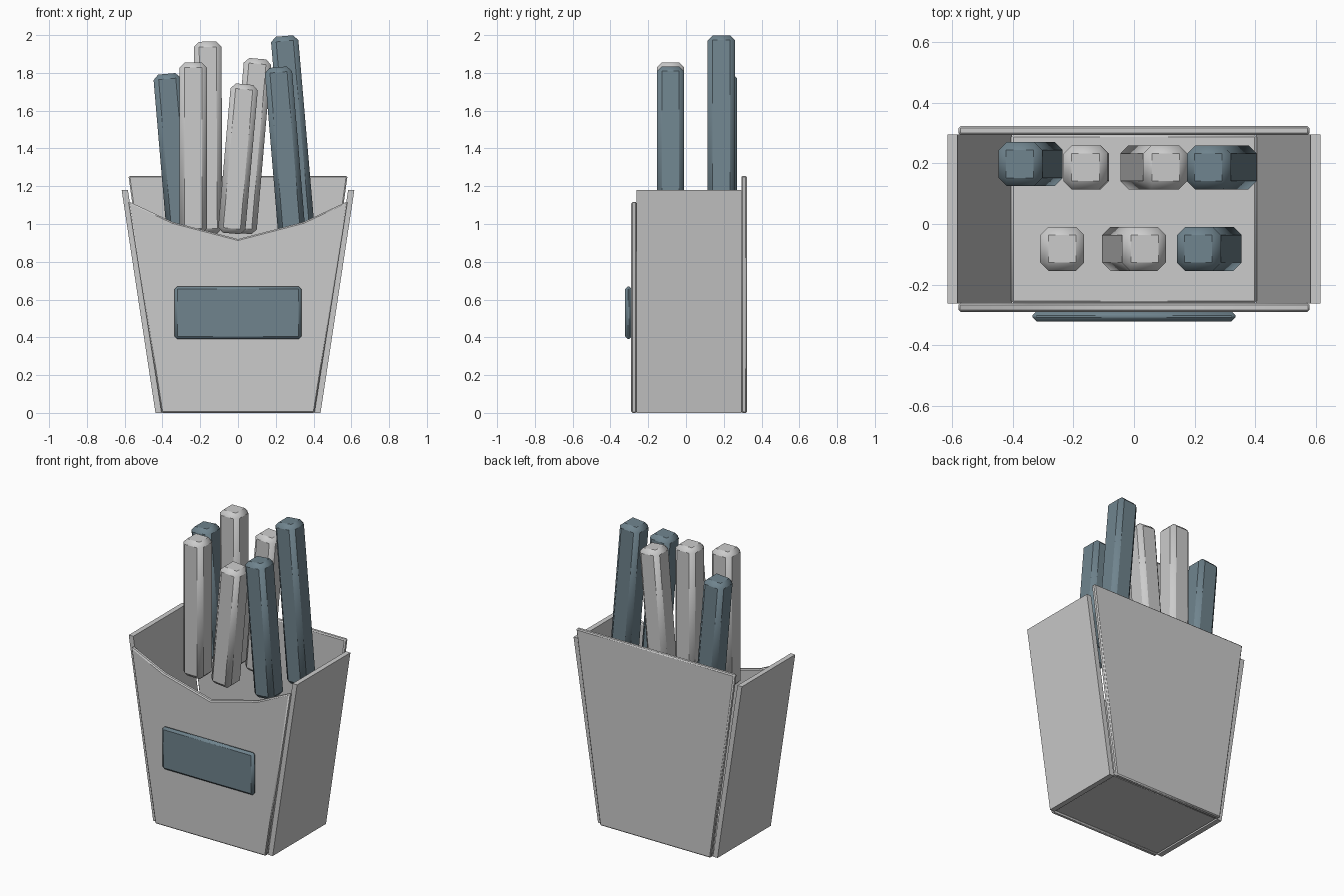
import bpy, bmesh, math
from mathutils import Matrix, Vector

if "Cube" in bpy.data.objects:
    bpy.data.objects.remove(bpy.data.objects["Cube"])

blue = bpy.data.materials.new("slate_blue")
blue.diffuse_color = (0.16, 0.23, 0.27, 1)
blue.use_nodes = True
blue.node_tree.nodes["Principled BSDF"].inputs["Base Color"].default_value = blue.diffuse_color


def finish(name, bm, bevel, mat=None, smooth=30):
    bmesh.ops.recalc_face_normals(bm, faces=bm.faces)
    me = bpy.data.meshes.new(name)
    bm.to_mesh(me)
    bm.free()
    ob = bpy.data.objects.new(name, me)
    bpy.context.collection.objects.link(ob)
    if bevel:
        mod = ob.modifiers.new("bevel", 'BEVEL')
        mod.width, mod.segments, mod.limit_method = bevel, 1, 'ANGLE'
    if mat:
        me.materials.append(mat)
    bpy.ops.object.select_all(action='DESELECT')
    ob.select_set(True)
    bpy.context.view_layer.objects.active = ob
    bpy.ops.object.shade_smooth_by_angle(angle=math.radians(smooth))
    return ob


def panel(name, profile, y0, y1, bevel):
    """Extrude an xz profile along y."""
    bm = bmesh.new()
    face = bm.faces.new([bm.verts.new((x, y0, z)) for x, z in profile])
    new = bmesh.ops.extrude_face_region(bm, geom=[face])["geom"]
    bmesh.ops.translate(bm, vec=(0, y1 - y0, 0),
                        verts=[v for v in new if isinstance(v, bmesh.types.BMVert)])
    return finish(name, bm, bevel)


def block(name, matrix, bevel, mat=None):
    bm = bmesh.new()
    bmesh.ops.create_cube(bm, size=1, matrix=matrix)
    return finish(name, bm, bevel, mat)


def box(lo, hi):
    lo, hi = Vector(lo), Vector(hi)
    return Matrix.Translation((lo + hi) / 2) @ Matrix.Diagonal((*(hi - lo), 1))


# carton: dipped front, taller back, flared sides, floor
half = [(0.405, 0), (0.58, 1.12), (0.345, 1.01)]
front = half + [(0, 0.92)] + [(-x, z) for x, z in reversed(half)]
panel("front_panel", front, -0.29, -0.26, 0.007)
panel("back_panel", [(0.405, 0), (0.58, 1.255), (-0.58, 1.255), (-0.405, 0)],
      0.293, 0.323, 0.007)
for side, s in (("left", -1), ("right", 1)):
    panel(side + "_panel", [(s * 0.403, 0), (s * 0.437, 0), (s * 0.616, 1.18), (s * 0.583, 1.18)],
          -0.262, 0.295, 0)
block("floor", box((-0.405, -0.262, 0.005), (0.405, 0.295, 0.035)), 0.008)

# blank label on the front
block("front_label", box((-0.335, -0.322, 0.39), (0.335, -0.288, 0.67)), 0.014, blue)

# fries: top x, top z, bottom x, y, blue?
FRIES = [
    (-0.237, 1.855, -0.237, -0.082, 0), (0.035, 1.74, -0.035, -0.082, 0),
    (0.212, 1.83, 0.285, -0.082, 1), (-0.377, 1.795, -0.305, 0.198, 1),
    (-0.16, 1.965, -0.155, 0.187, 0), (0.105, 1.875, 0.025, 0.187, 0),
    (0.245, 1.995, 0.335, 0.187, 1),
]
for i, (xt, zt, xb, y, is_blue) in enumerate(FRIES):
    top, bot = Vector((xt, y, zt)), Vector((xb, y, 0.95))
    tilt = Matrix.Rotation(math.atan2(xt - xb, zt - 0.95), 4, 'Y')
    m = Matrix.Translation((top + bot) / 2) @ tilt @ Matrix.Diagonal((0.145, 0.145, (top - bot).length, 1))
    block(f"fry_{i + 1}", m, 0.027, blue if is_blue else None)
